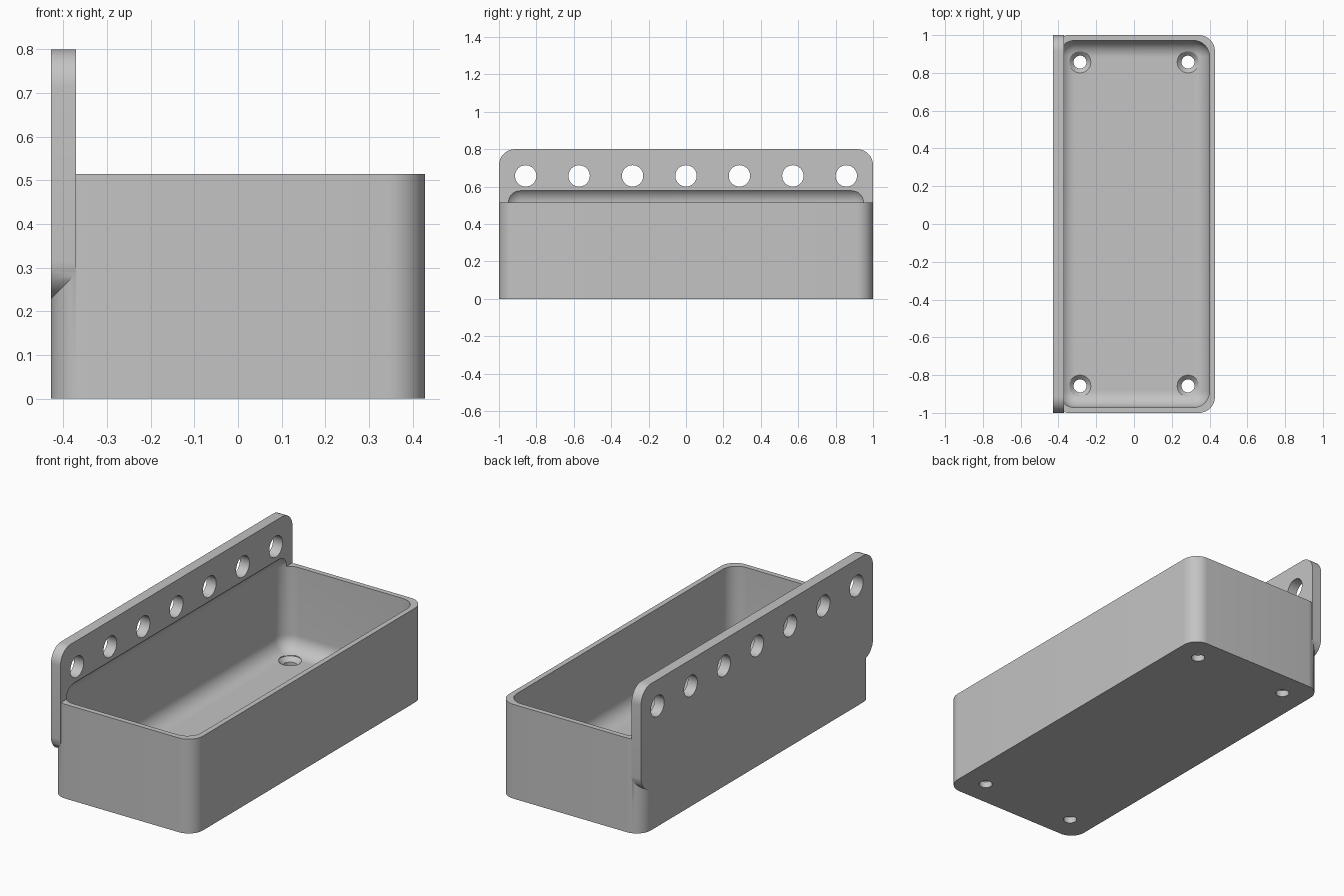
import bpy, bmesh, math
from mathutils import Matrix, Vector

cube = bpy.data.objects.get("Cube")
if cube:
    bpy.data.objects.remove(cube, do_unlink=True)

U = 2 / 7            # hole pitch, the module of the whole design
R = 0.3 * U          # corner radius
WALL = 0.1 * U
PLATE = 0.2 * U      # plate and floor thickness
BACK = -1.5 * U      # rear face of tray and plate
RIM = 1.8 * U
TOP = 2.8 * U

grey = bpy.data.materials.new("plain grey")
grey.use_nodes = True
colour = (0.55, 0.55, 0.55, 1)
grey.diffuse_color = colour
grey.node_tree.nodes["Principled BSDF"].inputs["Base Color"].default_value = colour


def finish(bm, name):
    bmesh.ops.recalc_face_normals(bm, faces=bm.faces)
    mesh = bpy.data.meshes.new(name)
    bm.to_mesh(mesh)
    bm.free()
    mesh.materials.append(grey)
    obj = bpy.data.objects.new(name, mesh)
    bpy.context.collection.objects.link(obj)
    return obj


def rounded_box(name, lo, hi, axis=None, segments=12):
    """Box with rounded edges: those along one axis, or all of them."""
    bm = bmesh.new()
    lo, hi = Vector(lo), Vector(hi)
    bmesh.ops.create_cube(bm, size=1)
    for v in bm.verts:
        v.co = Vector([(lo[i] + hi[i]) / 2 + v.co[i] * (hi[i] - lo[i]) for i in range(3)])
    edges = [e for e in bm.edges if axis is None
             or abs(e.verts[0].co[axis] - e.verts[1].co[axis]) > 0.01]
    bmesh.ops.bevel(bm, geom=edges, offset=R, segments=segments, profile=0.5,
                    affect='EDGES', clamp_overlap=True)
    return finish(bm, name)


def round_cutters(name, profile, places, turn=Matrix()):
    """Lathe a (radius, height) profile into a solid at each place."""
    bm = bmesh.new()
    n = 40
    for place in places:
        m = Matrix.Translation(place) @ turn
        rings = [[bm.verts.new(m @ Vector((r * math.cos(math.tau * i / n),
                                           r * math.sin(math.tau * i / n), z)))
                  for i in range(n)] for r, z in profile]
        for a, b in zip(rings, rings[1:]):
            for i in range(n):
                j = (i + 1) % n
                bm.faces.new((a[i], a[j], b[j], b[i]))
        bm.faces.new(rings[0][::-1])
        bm.faces.new(rings[-1])
    return finish(bm, name)


def combine(target, tool, operation):
    mod = target.modifiers.new(tool.name, 'BOOLEAN')
    mod.operation = operation
    mod.solver = 'EXACT'
    mod.object = tool
    bpy.ops.object.select_all(action='DESELECT')
    bpy.context.view_layer.objects.active = target
    target.select_set(True)
    bpy.ops.object.modifier_apply(modifier=mod.name)
    bpy.data.objects.remove(tool, do_unlink=True)


# Tray body with rounded upright corners, and the taller mounting plate behind it
tray = rounded_box("tray_with_mounting_plate", (BACK, -1, 0), (-BACK, 1, RIM), axis=2)
plate = rounded_box("mounting_plate", (BACK, -1, 0.8 * U), (BACK + PLATE, 1, TOP), axis=0)
combine(tray, plate, 'UNION')

# Hollow with rounded floor, reaching up into the plate face
hollow = rounded_box("hollow", (BACK + WALL, -1 + WALL, PLATE),
                     (-BACK - WALL, 1 - WALL, RIM + R))
combine(tray, hollow, 'DIFFERENCE')

# Row of mounting holes through the plate
row = [(BACK + PLATE / 2, k * U, TOP - U / 2) for k in range(-3, 4)]
holes = round_cutters("plate_holes", [(0.2 * U, -0.1), (0.2 * U, 0.1)], row,
                      Matrix.Rotation(math.pi / 2, 4, 'Y'))
combine(tray, holes, 'DIFFERENCE')

# Countersunk screw holes in the floor corners
corners = [(sx * U, sy * 3 * U, 0) for sx in (-1, 1) for sy in (-1, 1)]
small, wide = 0.12 * U, 0.2 * U
screws = round_cutters("screw_holes", [(small, -0.05), (small, PLATE - (wide - small)),
                                       (wide, PLATE), (wide, PLATE + 0.05)], corners)
combine(tray, screws, 'DIFFERENCE')

bpy.ops.object.shade_smooth_by_angle(angle=math.radians(30))
